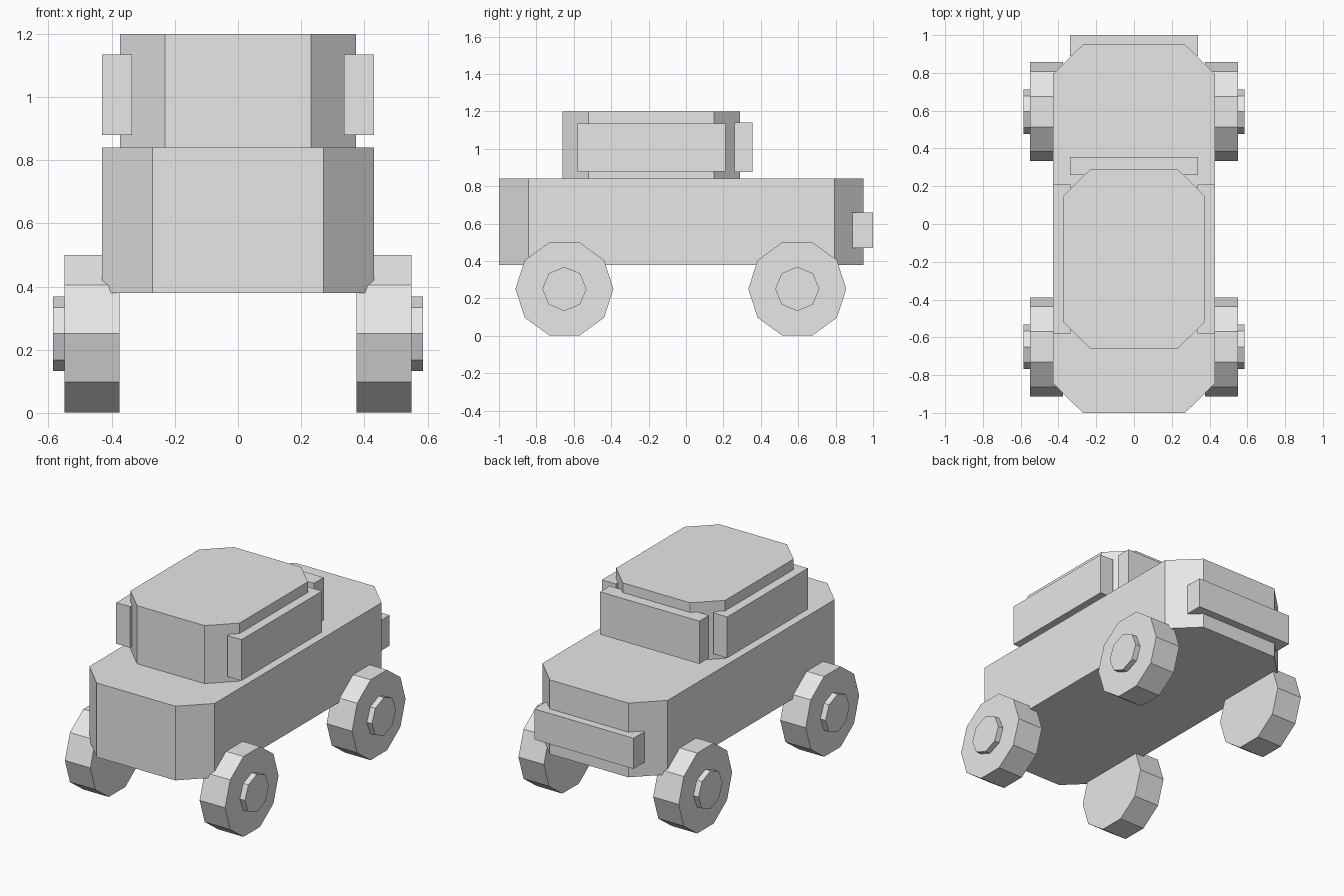
import bpy, bmesh, math
from mathutils import Matrix

default = bpy.data.objects.get("Cube")
if default:
    bpy.data.objects.remove(default, do_unlink=True)

# One plain grey for the whole car
grey = bpy.data.materials.new("light_grey")
grey.use_nodes = True
colour = (0.8, 0.8, 0.8, 1)
grey.diffuse_color = colour
grey.node_tree.nodes["Principled BSDF"].inputs["Base Color"].default_value = colour


def finish(name, bm):
    bmesh.ops.recalc_face_normals(bm, faces=bm.faces)
    mesh = bpy.data.meshes.new(name)
    bm.to_mesh(mesh)
    bm.free()
    mesh.materials.append(grey)
    obj = bpy.data.objects.new(name, mesh)
    bpy.context.collection.objects.link(obj)


def box(name, xs, ys, zs):
    bm = bmesh.new()
    bmesh.ops.create_cube(bm, size=1)
    for v in bm.verts:
        for axis, (low, high) in enumerate((xs, ys, zs)):
            v.co[axis] = high if v.co[axis] > 0 else low
    finish(name, bm)


def cut_corner_block(name, half, y0, y1, z0, z1, cut):
    """Extruded rectangle with cut corners; cut is the (x, y) corner size."""
    cx, cy = cut
    right = [(half - cx, y0), (half, y0 + cy), (half, y1 - cy), (half - cx, y1)]
    outline = right + [(-x, y) for x, y in reversed(right)]
    bm = bmesh.new()
    face = bm.faces.new([bm.verts.new((x, y, z0)) for x, y in outline])
    top = bmesh.ops.extrude_face_region(bm, geom=[face], use_keep_orig=True)["geom"]
    for v in top:
        if isinstance(v, bmesh.types.BMVert):
            v.co.z = z1
    finish(name, bm)


def disc(name, sides, radius, x0, x1, y, z):
    bm = bmesh.new()
    place = Matrix.Translation(((x0 + x1) / 2, y, z)) @ Matrix.Rotation(math.pi / 2, 4, 'Y')
    bmesh.ops.create_cone(bm, cap_ends=True, segments=sides, radius1=radius,
                          radius2=radius, depth=abs(x1 - x0), matrix=place)
    finish(name, bm)


# Body and cabin
cut_corner_block("body", 0.43, -1.0, 0.95, 0.38, 0.84, (0.16, 0.157))
cut_corner_block("cabin", 0.374, -0.66, 0.29, 0.84, 1.2, (0.143, 0.14))

# Rear window and bumper
box("rear_window", (-0.34, 0.34), (0.26, 0.355), (0.875, 1.14))
box("rear_bumper", (-0.34, 0.34), (0.89, 1.0), (0.47, 0.66))

# Side windows, wheels and hubs
for side, s in (("left", 1), ("right", -1)):
    box(side + "_side_window", sorted((0.335 * s, 0.43 * s)), (-0.58, 0.21), (0.88, 1.135))
    for end, y in (("front", -0.65), ("rear", 0.595)):
        disc(f"{end}_{side}_wheel", 10, 0.262, 0.375 * s, 0.55 * s, y, 0.251)
        disc(f"{end}_{side}_hub", 8, 0.118, 0.5 * s, 0.585 * s, y, 0.251)
